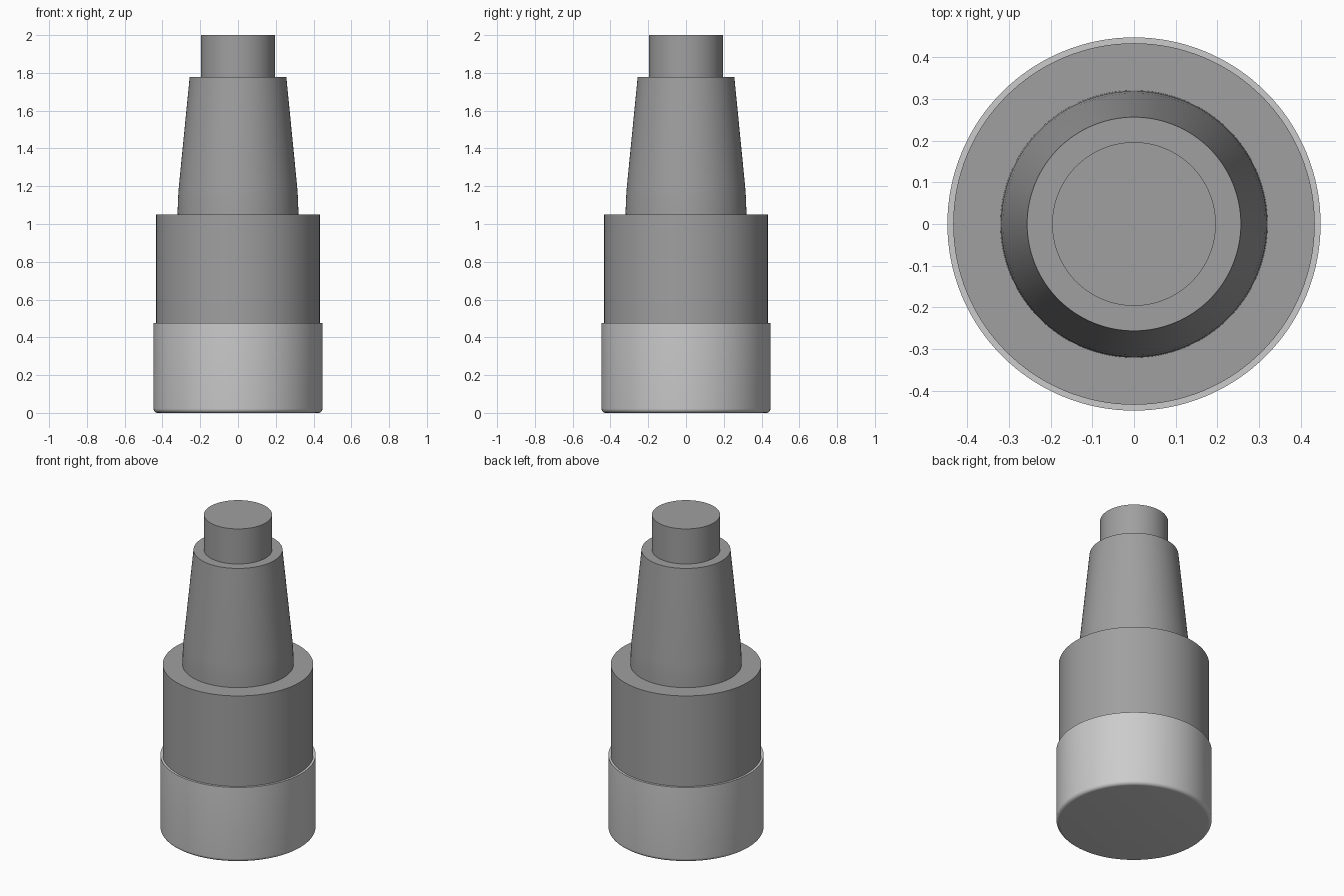
import bpy, bmesh, math

if "Cube" in bpy.data.objects:
    bpy.data.objects.remove(bpy.data.objects["Cube"])

SEGMENTS = 128


def material(name, value):
    mat = bpy.data.materials.new(name)
    mat.diffuse_color = (value, value, value, 1)
    mat.use_nodes = True
    mat.node_tree.nodes["Principled BSDF"].inputs["Base Color"].default_value = mat.diffuse_color
    return mat


def lathe(name, profile, mat):
    """Spin a (radius, z) profile into a closed solid around the z axis."""
    bm = bmesh.new()
    rings = []
    for r, z in profile:
        rings.append([bm.verts.new((r * math.cos(2 * math.pi * i / SEGMENTS),
                                    r * math.sin(2 * math.pi * i / SEGMENTS), z))
                      for i in range(SEGMENTS)])
    for lower, upper in zip(rings, rings[1:]):
        for i in range(SEGMENTS):
            j = (i + 1) % SEGMENTS
            bm.faces.new((lower[i], lower[j], upper[j], upper[i]))
    bm.faces.new(rings[0][::-1])
    bm.faces.new(rings[-1])
    mesh = bpy.data.meshes.new(name)
    bm.to_mesh(mesh)
    bm.free()
    mesh.materials.append(mat)
    obj = bpy.data.objects.new(name, mesh)
    bpy.context.collection.objects.link(obj)
    bpy.ops.object.select_all(action='DESELECT')
    obj.select_set(True)
    bpy.context.view_layer.objects.active = obj
    bpy.ops.object.shade_smooth_by_angle(angle=math.radians(35))
    return obj


dark = material("dark_grey", 0.35)
light = material("light_grey", 0.8)

# Light sleeve with a rounded bottom edge
R, B = 0.447, 0.022
rounded = [(R - B + B * math.sin(a), B - B * math.cos(a))
           for a in (math.radians(15 * k) for k in range(7))]
lathe("base_sleeve", rounded + [(R, 0.475)], light)

# Dark stepped body: barrel, tapered neck and round tip in one turned piece
lathe("stepped_body", [
    (0.433, 0.475), (0.433, 1.05),
    (0.320, 1.05), (0.318, 1.13), (0.313, 1.20),
    (0.256, 1.777), (0.196, 1.777), (0.196, 2.0),
], dark)
